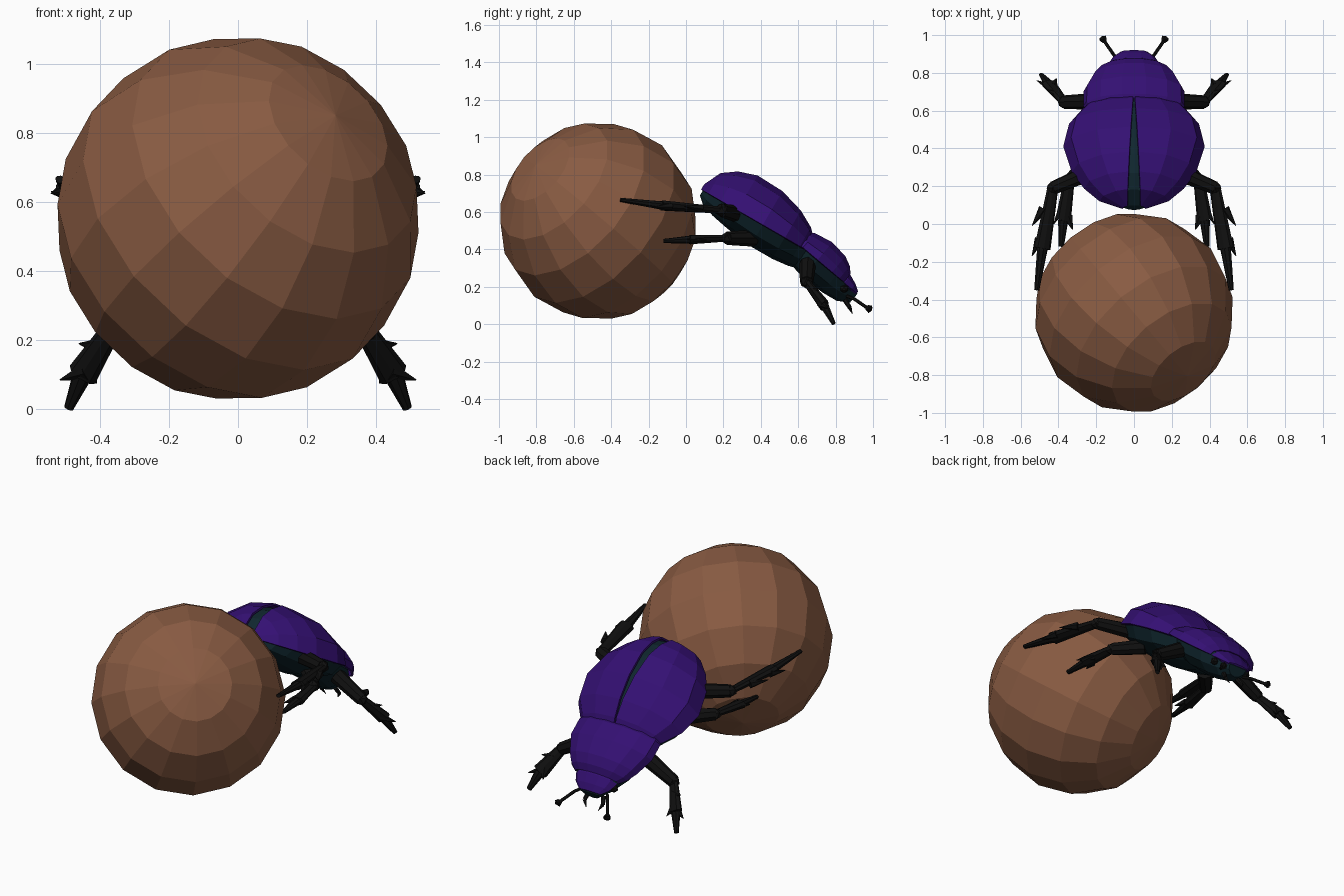
import bpy, bmesh, math
from mathutils import Vector, Matrix

cube = bpy.data.objects.get("Cube")
if cube:
    bpy.data.objects.remove(cube, do_unlink=True)


def material(name, colour):
    m = bpy.data.materials.new(name)
    m.use_nodes = True
    m.diffuse_color = (*colour, 1)
    bsdf = next(n for n in m.node_tree.nodes if n.type == "BSDF_PRINCIPLED")
    bsdf.inputs["Base Color"].default_value = (*colour, 1)
    bsdf.inputs["Roughness"].default_value = 0.8
    return m


BROWN = material("earth brown", (0.25, 0.105, 0.055))
PURPLE = material("shell purple", (0.034, 0.005, 0.17))
TEAL = material("dark teal", (0.005, 0.02, 0.028))
BLACK = material("limb black", (0.005, 0.005, 0.005))


def finish(bm, name, mat, mirror=False, thickness=0):
    bmesh.ops.recalc_face_normals(bm, faces=bm.faces)
    mesh = bpy.data.meshes.new(name)
    bm.to_mesh(mesh)
    bm.free()
    mesh.materials.append(mat)
    ob = bpy.data.objects.new(name, mesh)
    bpy.context.collection.objects.link(ob)
    if thickness:
        mod = ob.modifiers.new("thickness", "SOLIDIFY")
        mod.thickness = thickness
        mod.offset = 0
    if mirror:
        ob.modifiers.new("mirror", "MIRROR").use_clip = False
    return ob


def loft(name, mat, frame, stations, start, end, steps, gap=None, **kw):
    """Loft elliptical arcs along a tilted axis; station = t, half width, top, bottom."""
    y0, z0, tilt = frame
    c, s = math.cos(tilt), math.sin(tilt)
    closed = end - start >= 360
    bm = bmesh.new()
    rings = []
    for t, w, top, bottom in stations:
        ring = []
        for i in range(steps if closed else steps + 1):
            a = math.radians(start + (end - start) * i / steps)
            x = w * math.cos(a)
            if gap:
                x = max(x, gap(t))
            h = math.sin(a) * (top if math.sin(a) > 0 else bottom)
            ring.append(bm.verts.new((x, y0 + t * c + h * s, z0 - t * s + h * c)))
        rings.append(ring)
    for r, q in zip(rings, rings[1:]):
        n = len(r)
        for i in range(n if closed else n - 1):
            j = (i + 1) % n
            bm.faces.new((r[i], r[j], q[j], q[i]))
    if closed:
        bm.faces.new(rings[0])
        bm.faces.new(rings[-1])
    return finish(bm, name, mat, **kw)


def rod(bm, a, b, ra, rb, flat=1.0, side=(1, 0, 0), sides=8):
    """Tapered rod from a to b, wide along side and thinned by flat across it."""
    a, b = Vector(a), Vector(b)
    z = (b - a).normalized()
    x = Vector(side)
    x = (x - z * x.dot(z)).normalized()
    y = z.cross(x)
    m = Matrix((x, y * flat, z)).transposed().to_4x4()
    m.translation = (a + b) / 2
    bmesh.ops.create_cone(bm, cap_ends=True, segments=sides, radius1=ra,
                          radius2=rb, depth=(b - a).length, matrix=m)


def knob(bm, p, r):
    bmesh.ops.create_icosphere(bm, subdivisions=1, radius=r,
                               matrix=Matrix.Translation(p))


# Ball, with its pole turned up and to the side
bm = bmesh.new()
pole = Vector((0.53, -0.63, 0.56))
turn = pole.to_track_quat("Z", "Y").to_matrix().to_4x4()
bmesh.ops.create_uvsphere(bm, u_segments=16, v_segments=8, radius=0.53,
                          matrix=Matrix.Translation((0, -0.47, 0.552)) @ turn)
finish(bm, "rolled_ball", BROWN)

# Abdomen and the two wing cases above it
ABDOMEN = (0.085, 0.717, math.radians(30))
loft("abdomen", TEAL, ABDOMEN,
     [(0.005, 0.05, 0.02, 0.03), (0.05, 0.16, 0.11, 0.07), (0.12, 0.23, 0.165, 0.09),
      (0.22, 0.3, 0.195, 0.11), (0.375, 0.35, 0.19, 0.13), (0.51, 0.32, 0.15, 0.13),
      (0.6, 0.25, 0.1, 0.12), (0.68, 0.2, 0.06, 0.1)], 0, 360, 12)
loft("wing_case", PURPLE, ABDOMEN,
     [(0, 0.06, 0.03, 0), (0.045, 0.18, 0.125, 0), (0.12, 0.26, 0.178, 0),
      (0.22, 0.325, 0.211, 0), (0.375, 0.37, 0.205, 0), (0.51, 0.34, 0.165, 0),
      (0.6, 0.27, 0.115, 0), (0.625, 0.24, 0.09, 0)], -4, 90, 3,
     gap=lambda t: 0.004 + 0.03 * max(0, 1 - t / 0.6), mirror=True, thickness=0.012)

# Thorax, its shield and the head
THORAX = (0.61, 0.42, math.radians(40))
loft("thorax", TEAL, THORAX,
     [(-0.05, 0.2, 0.06, 0.1), (0.12, 0.24, 0.1, 0.12), (0.25, 0.175, 0.07, 0.115),
      (0.34, 0.11, 0.03, 0.1), (0.4, 0.06, 0, 0.06)], 0, 360, 12)
loft("thorax_shield", PURPLE, THORAX,
     [(0, 0.25, 0.085, 0), (0.02, 0.265, 0.1, 0), (0.12, 0.262, 0.122, 0),
      (0.22, 0.215, 0.11, 0), (0.27, 0.18, 0.085, 0), (0.3, 0.14, 0.055, 0)],
     -6, 186, 7, thickness=0.012)
loft("head", PURPLE, THORAX,
     [(0.26, 0.13, 0.06, 0.02), (0.31, 0.135, 0.055, 0.02), (0.36, 0.11, 0.035, 0.02),
      (0.395, 0.07, 0.012, 0.02)], 0, 360, 10)

# Eyes
bm = bmesh.new()
knob(bm, (0.115, 0.845, 0.19), 0.024)
finish(bm, "eye", BLACK, mirror=True)

# Antennae with clubs
bm = bmesh.new()
path = [(0.08, 0.86, 0.15), (0.11, 0.9, 0.135), (0.155, 0.965, 0.09)]
for a, b in zip(path, path[1:]):
    rod(bm, a, b, 0.009, 0.009, sides=6)
rod(bm, path[-1], (0.165, 0.985, 0.08), 0.012, 0.022, sides=6)
knob(bm, (0.163, 0.978, 0.084), 0.02)
finish(bm, "antenna", BLACK, mirror=True)

# Jaws
bm = bmesh.new()
rod(bm, (0.05, 0.85, 0.13), (0.06, 0.875, 0.09), 0.014, 0.011, sides=6)
rod(bm, (0.06, 0.875, 0.09), (0.04, 0.89, 0.055), 0.011, 0.001, sides=6)
finish(bm, "jaw", BLACK, mirror=True)


def leg(name, hip, knee, ankle, toe, spurs, side, width):
    """Thigh, flared shin, foot and pointed spurs along the outer edge."""
    bm = bmesh.new()
    rod(bm, hip, knee, 0.045, 0.036)
    knob(bm, knee, 0.036)
    rod(bm, knee, ankle, 0.03, width, 0.6, side)
    rod(bm, ankle, toe, width * 0.65, 0.014, 0.8, side)
    for base, tip in spurs:
        rod(bm, base, tip, 0.028, 0.002, 0.8, side, 6)
    return finish(bm, name, BLACK, mirror=True)


leg("hind_leg", (0.24, 0.27, 0.59), (0.43, 0.19, 0.61), (0.485, -0.13, 0.635),
    (0.515, -0.35, 0.665),
    [((0.48, 0.08, 0.62), (0.54, -0.01, 0.63)), ((0.5, -0.08, 0.63), (0.54, -0.17, 0.625))],
    (1, 0, 0.3), 0.045)
leg("middle_leg", (0.22, 0.36, 0.46), (0.345, 0.22, 0.46), (0.375, 0.02, 0.452),
    (0.385, -0.12, 0.445),
    [((0.37, 0.1, 0.455), (0.425, 0.0, 0.455)), ((0.35, 0.04, 0.45), (0.325, -0.03, 0.45))],
    (1, 0, 0.2), 0.042)
leg("front_leg", (0.2, 0.65, 0.32), (0.37, 0.645, 0.225), (0.45, 0.74, 0.1),
    (0.49, 0.79, 0.003),
    [((0.4, 0.68, 0.18), (0.46, 0.71, 0.19)), ((0.44, 0.72, 0.11), (0.515, 0.76, 0.085)),
     ((0.43, 0.73, 0.12), (0.41, 0.77, 0.075))],
    (1, 0.2, 0.5), 0.045)
